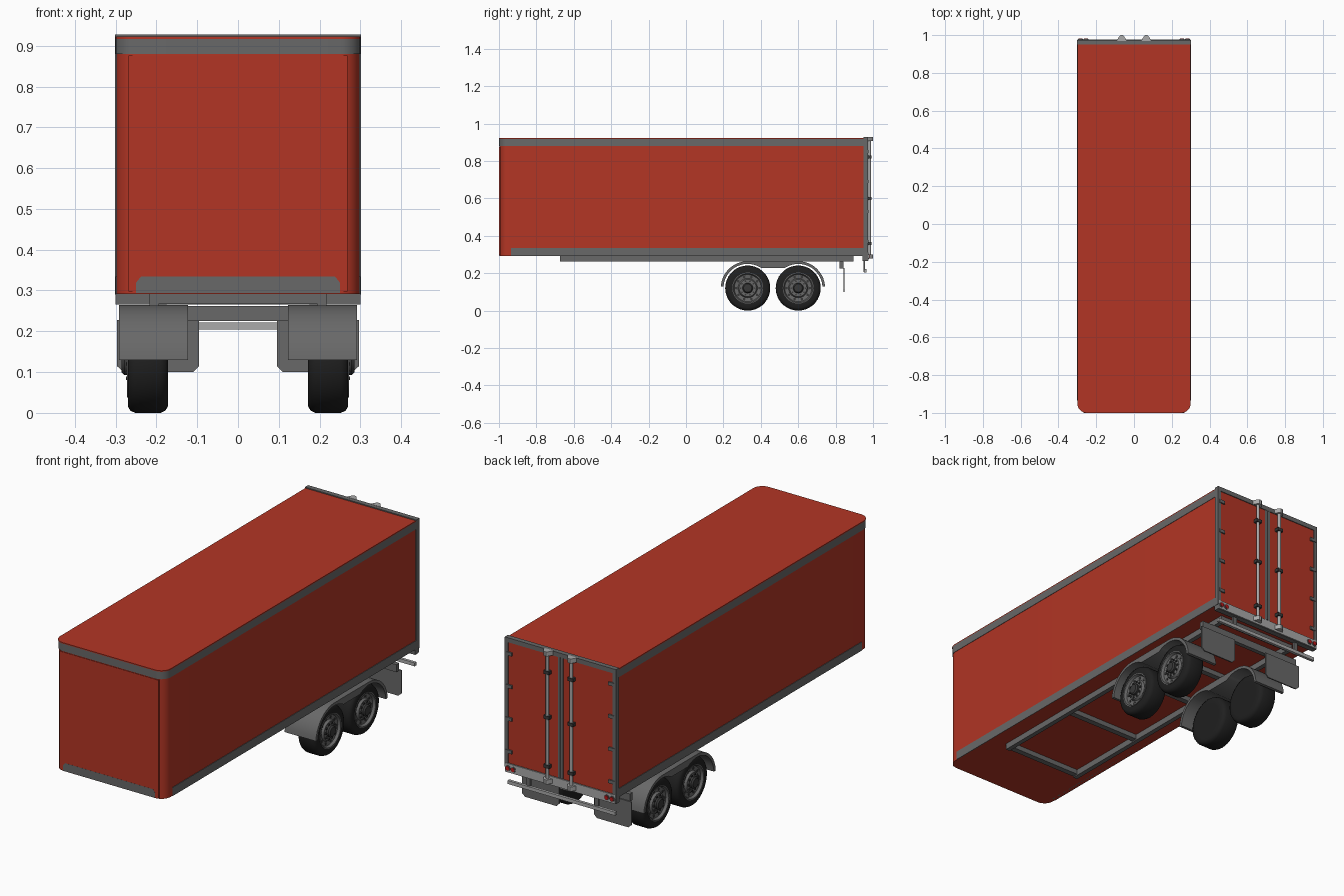
import bpy, bmesh, math
from math import cos, sin, radians

if "Cube" in bpy.data.objects:
    bpy.data.objects.remove(bpy.data.objects["Cube"])


def material(name, col):
    m = bpy.data.materials.new(name)
    m.diffuse_color = (*col, 1)
    m.use_nodes = True
    m.node_tree.nodes["Principled BSDF"].inputs["Base Color"].default_value = m.diffuse_color
    return m


RED = material("body red", (0.45, 0.036, 0.018))
GREY = material("trim grey", (0.14, 0.14, 0.14))
LIGHT = material("light metal", (0.40, 0.40, 0.40))
DARK = material("dark metal", (0.04, 0.04, 0.04))
BLACK = material("tyre black", (0.014, 0.014, 0.014))
LAMP = material("lamp red", (0.5, 0.01, 0.01))


def finish(name, bm, mat, angle=35):
    bmesh.ops.recalc_face_normals(bm, faces=bm.faces)
    me = bpy.data.meshes.new(name)
    bm.to_mesh(me)
    bm.free()
    me.materials.append(mat)
    me.shade_smooth()
    me.set_sharp_from_angle(angle=radians(angle))
    ob = bpy.data.objects.new(name, me)
    bpy.context.collection.objects.link(ob)
    return ob


def prism(name, pts, axis, a, b, mat):
    """Extrude a 2D outline along an axis from a to b."""
    put = {'x': lambda p, t: (t, p[0], p[1]),
           'y': lambda p, t: (p[0], t, p[1]),
           'z': lambda p, t: (p[0], p[1], t)}[axis]
    bm = bmesh.new()
    lo = [bm.verts.new(put(p, a)) for p in pts]
    hi = [bm.verts.new(put(p, b)) for p in pts]
    n = len(pts)
    for i in range(n):
        bm.faces.new((lo[i], lo[(i + 1) % n], hi[(i + 1) % n], hi[i]))
    bm.faces.new(lo)
    bm.faces.new(hi)
    return finish(name, bm, mat)


def box(name, x0, x1, y0, y1, z0, z1, mat):
    return prism(name, [(x0, y0), (x1, y0), (x1, y1), (x0, y1)], 'z', z0, z1, mat)


def circle(cx, cy, r, n):
    return [(cx + r * cos(2 * math.pi * i / n), cy + r * sin(2 * math.pi * i / n)) for i in range(n)]


def arc(cx, cy, r, a0, a1, n):
    return [(cx + r * cos(radians(a0 + (a1 - a0) * i / n)),
             cy + r * sin(radians(a0 + (a1 - a0) * i / n))) for i in range(n + 1)]


def lathe(name, prof, y, z, s, mat, n=36):
    """Turn a (radius, x) profile round a wheel axis; both ends are capped."""
    bm = bmesh.new()
    rings = [[bm.verts.new((s * x, y + p, z + q)) for p, q in circle(0, 0, r, n)] for r, x in prof]
    for a, b in zip(rings, rings[1:]):
        for i in range(n):
            bm.faces.new((a[i], a[(i + 1) % n], b[(i + 1) % n], b[i]))
    bm.faces.new(rings[0])
    bm.faces.new(rings[-1])
    return finish(name, bm, mat)


def plan(w, front, back, r=0.05):
    """Cargo box plan with rounded front corners."""
    return ([(w, back), (-w, back)] + arc(-w + r, front + r, r, 180, 270, 8)
            + arc(w - r, front + r, r, 270, 360, 8))


# Cargo box, upper band and roof
prism("cargo_box", plan(0.298, -0.997, 0.955), 'z', 0.292, 0.885, RED)
prism("upper_band", plan(0.300, -0.999, 0.955), 'z', 0.88, 0.917, GREY)
prism("roof", plan(0.300, -1.0, 0.957), 'z', 0.917, 0.922, RED)
box("front_panel", -0.268, 0.268, -0.9995, -0.99, 0.297, 0.876, RED)
z0, z1, w = 0.294, 0.334, 0.25
prism("front_kick_plate", [(-w, z0), (w, z0), (w, z1 - 0.015), (w - 0.012, z1),
                           (-w + 0.012, z1), (-w, z1 - 0.015)], 'y', -1.0, -0.99, GREY)

# Chassis cross members
for y in (-0.66, -0.23, 0.2, 0.465, 0.88):
    box("cross_member", -0.2, 0.2, y - 0.014, y + 0.014, 0.268, 0.293, GREY)
box("mudflap_beam", -0.285, 0.285, 0.82, 0.842, 0.225, 0.262, GREY)

# Rear frame, doors and sill
box("rear_header", -0.302, 0.302, 0.95, 0.974, 0.905, 0.927, GREY)
box("rear_sill", -0.300, 0.300, 0.945, 0.972, 0.266, 0.312, GREY)
box("sill_plate", -0.298, 0.298, 0.972, 0.976, 0.268, 0.311, LIGHT)
box("door_seal", -0.014, 0.014, 0.96, 0.973, 0.314, 0.905, GREY)
box("door_gap", -0.003, 0.003, 0.97, 0.9745, 0.314, 0.905, DARK)

# Underrun bar
box("underrun_bar", -0.292, 0.292, 0.952, 0.966, 0.205, 0.222, LIGHT)

for s in (-1, 1):
    def sbox(name, xa, xb, *rest):
        return box(name, min(s * xa, s * xb), max(s * xa, s * xb), *rest)

    # Side rails and chassis rails
    sbox("lower_side_rail", 0.28, 0.3005, -0.935, 0.955, 0.292, 0.334, GREY)
    sbox("chassis_rail", 0.194, 0.217, -0.674, 0.895, 0.262, 0.293, GREY)

    # Doors, posts and hinges
    sbox("rear_door", 0.012, 0.285, 0.95, 0.97, 0.312, 0.906, RED)
    sbox("rear_post", 0.284, 0.302, 0.95, 0.974, 0.29, 0.925, GREY)
    for z in (0.37, 0.53, 0.69, 0.85):
        sbox("door_hinge", 0.262, 0.295, 0.968, 0.977, z - 0.008, z + 0.008, GREY)

    # Lock rods with guides and cams
    cx = s * 0.065
    prism("lock_rod", circle(cx, 0.981, 0.008, 12), 'z', 0.285, 0.922, LIGHT)
    for z in (0.36, 0.6, 0.82):
        box("rod_guide", cx - 0.015, cx + 0.015, 0.968, 0.991, z - 0.008, z + 0.008, DARK)
    for z in (0.286, 0.914):
        prism("lock_cam", [(cx - 0.026, 0.970), (cx + 0.026, 0.970), (cx + 0.013, 0.994),
                           (cx + 0.005, 1.0), (cx - 0.005, 1.0), (cx - 0.013, 0.994)],
              'z', z - 0.008, z + 0.014, LIGHT)

    # Tail lamps in light rims
    for x in (0.254, 0.283):
        prism("lamp_rim", circle(s * x, 0.289, 0.0135, 16), 'y', 0.974, 0.979, GREY)
        prism("tail_lamp", circle(s * x, 0.289, 0.010, 16), 'y', 0.974, 0.982, LAMP)

    # Underrun struts and mudflaps
    sbox("underrun_strut", 0.175, 0.195, 0.948, 0.958, 0.207, 0.28, GREY)
    flap = [(0.095, 0.228), (0.297, 0.228), (0.297, 0.115), (0.28, 0.10), (0.11, 0.10), (0.095, 0.115)]
    prism("mudflap", [(s * x, z) for x, z in flap], 'y', 0.842, 0.848, GREY)
    sbox("mudflap_hanger", 0.195, 0.217, 0.82, 0.842, 0.255, 0.27, GREY)

    # Twin wheel fender
    outer = arc(0.33, 0.12, 0.144, 176, 90, 10)
    inner = arc(0.33, 0.12, 0.130, 57, 176, 12)
    half = inner + outer
    mirrored = [(0.93 - y, z) for y, z in reversed(half)]
    prism("fender", half + mirrored, 'x', s * 0.122, s * 0.292, GREY)

    # Wheels
    for y in (0.33, 0.60):
        lathe("tyre", [(0.085, 0.172), (0.105, 0.172), (0.115, 0.178), (0.1205, 0.19),
                       (0.1205, 0.252), (0.115, 0.264), (0.105, 0.270), (0.083, 0.270),
                       (0.080, 0.258), (0.079, 0.245)], y, 0.1205, s, BLACK)
        lathe("rim", [(0.083, 0.24), (0.083, 0.272), (0.078, 0.272), (0.072, 0.260),
                      (0.052, 0.257), (0.046, 0.268), (0.03, 0.268)], y, 0.1205, s, GREY)
        lathe("hub", [(0.028, 0.26), (0.028, 0.278), (0.022, 0.285), (0.008, 0.286)],
              y, 0.1205, s, DARK, 20)
        for i in range(10):
            a = 2 * math.pi * i / 10
            prism("wheel_nut", circle(y + 0.038 * cos(a), 0.1205 + 0.038 * sin(a), 0.005, 6),
                  'x', s * 0.266, s * 0.274, DARK)
            prism("rim_slot", circle(y + 0.062 * cos(a), 0.1205 + 0.062 * sin(a), 0.007, 8),
                  'x', s * 0.255, s * 0.2605, DARK)
